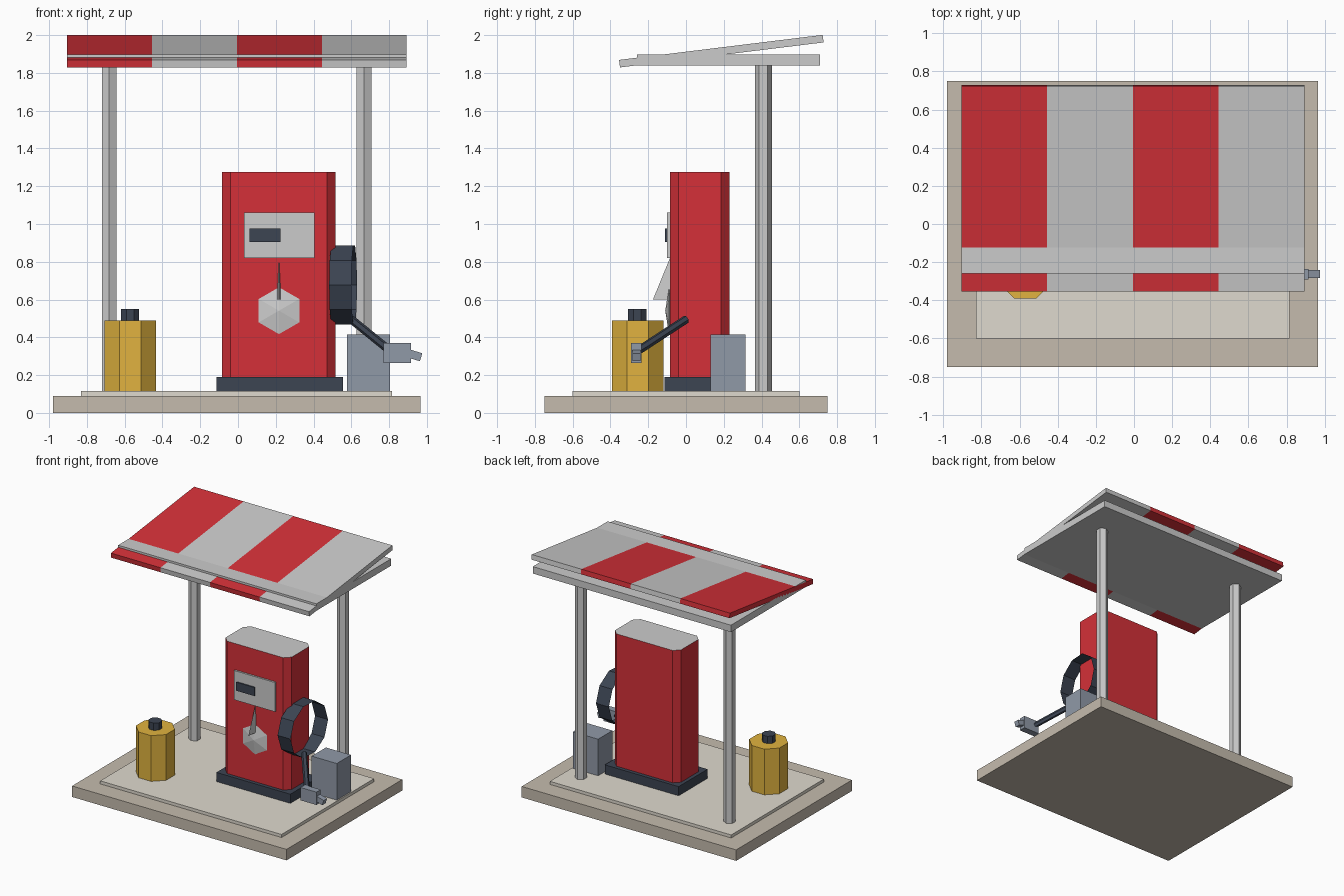
import bpy, bmesh
from math import sin, cos, pi, radians
from mathutils import Vector, Matrix

if "Cube" in bpy.data.objects:
    bpy.data.objects.remove(bpy.data.objects["Cube"])


def material(name, r, g, b):
    m = bpy.data.materials.new(name)
    m.diffuse_color = (r, g, b, 1)
    m.use_nodes = True
    m.node_tree.nodes["Principled BSDF"].inputs["Base Color"].default_value = m.diffuse_color
    return m


RED = material("red", 0.66, 0.03, 0.04)
YELLOW = material("yellow", 0.75, 0.45, 0.05)
DARK = material("dark", 0.045, 0.058, 0.085)
SLATE = material("slate", 0.28, 0.32, 0.39)
STONE = material("stone", 0.56, 0.50, 0.42)
CONCRETE = material("concrete", 0.74, 0.70, 0.62)
PALE = material("pale", 0.8, 0.8, 0.8)


def finish(name, bm, mat=None):
    bmesh.ops.recalc_face_normals(bm, faces=bm.faces)
    mesh = bpy.data.meshes.new(name)
    bm.to_mesh(mesh)
    bm.free()
    ob = bpy.data.objects.new(name, mesh)
    bpy.context.collection.objects.link(ob)
    if mat:
        mesh.materials.append(mat)
    return ob


def box(name, x, y, z, mat=None):
    """Box from (min, max) ranges."""
    bm = bmesh.new()
    bmesh.ops.create_cube(bm, size=1)
    for v in bm.verts:
        v.co = [(a + b) / 2 + c * (b - a) for (a, b), c in zip((x, y, z), v.co)]
    return finish(name, bm, mat)


def prism(name, pts, z0, z1, mat=None):
    """Upright prism over a flat outline."""
    bm = bmesh.new()
    face = bm.faces.new([bm.verts.new((x, y, z0)) for x, y in pts])
    top = bmesh.ops.extrude_face_region(bm, geom=[face])["geom"]
    for v in top:
        if isinstance(v, bmesh.types.BMVert):
            v.co.z = z1
    return finish(name, bm, mat)


def ngon(cx, cy, r, n, start=0.0):
    return [(cx + r * cos(start + 2 * pi * i / n), cy + r * sin(start + 2 * pi * i / n))
            for i in range(n)]


# Ground slabs
box("base_slab", (-0.98, 0.965), (-0.75, 0.75), (0, 0.09), STONE)
box("island_slab", (-0.83, 0.815), (-0.6, 0.6), (0.09, 0.115), CONCRETE)

# Canopy posts
for side, x in (("left", -0.682), ("right", 0.667)):
    prism(side + "_post", ngon(x, 0.41, 0.045, 6, pi / 2), 0.115, 1.845)

# Canopy: flat slab and tilted striped awning
box("canopy_slab", (-0.905, 0.893), (-0.26, 0.71), (1.84, 1.897))
for i in range(4):
    x = -0.905 + i * 0.4495
    stripe = box(f"awning_stripe_{i + 1}", (x, x + 0.4495), (-0.543, 0.543), (-0.02, 0.02),
                 PALE if i % 2 else RED)
    stripe.data.transform(Matrix.Translation((0, 0.187, 1.915)) @ Matrix.Rotation(radians(7), 4, 'X'))

# Pump cabinet with cut corners and a pale top
x0, x1, y0, y1, c = -0.085, 0.515, -0.085, 0.23, 0.045
cabinet = prism("pump_cabinet",
                [(x0 + c, y0), (x1 - c, y0), (x1, y0 + c), (x1, y1 - c),
                 (x1 - c, y1), (x0 + c, y1), (x0, y1 - c), (x0, y0 + c)], 0.19, 1.275, RED)
cabinet.data.materials.append(PALE)
for p in cabinet.data.polygons:
    if p.normal.z > 0.9:
        p.material_index = 1
box("pump_foot", (-0.115, 0.555), (-0.115, 0.26), (0.115, 0.19), DARK)

# Display
box("display_panel", (0.032, 0.405), (-0.10, -0.08), (0.82, 1.06))
box("display_screen", (0.06, 0.225), (-0.11, -0.095), (0.905, 0.975), DARK)

# Faceted badge and pointed fin on the front
bm = bmesh.new()
rim = [bm.verts.new((x, -0.09, z)) for x, z in ngon(0.217, 0.541, 0.124, 6, pi / 2)]
for y in (-0.11, -0.07):
    tip = bm.verts.new((0.217, y, 0.541))
    for a, b in zip(rim, rim[1:] + rim[:1]):
        bm.faces.new((a, b, tip))
finish("front_badge", bm)

bm = bmesh.new()
bmesh.ops.create_cone(bm, cap_ends=True, segments=4, radius1=1, radius2=0, depth=1)
for v in bm.verts:
    v.co = (0.217 + v.co.x * 0.011, -0.085 + v.co.y * 0.09, 0.71 + v.co.z * 0.22)
finish("front_fin", bm)

# Coiled hose: a thin open band beside the cabinet
bm = bmesh.new()
pairs = []
for y, z in ngon(0.045, 0.677, 0.221, 10):
    shift = 0.07 * (y - 0.045)
    pairs.append([bm.verts.new((x + shift, y, z)) for x in (0.498, 0.615)])
for a, b in zip(pairs, pairs[1:] + pairs[:1]):
    bm.faces.new((a[0], a[1], b[1], b[0]))
finish("hose_coil", bm, DARK)

# Hose running down to the nozzle
a, b = Vector((0.60, 0.0, 0.495)), Vector((0.81, -0.26, 0.325))
hose = prism("hose", ngon(0, 0, 0.022, 6), 0, (b - a).length, DARK)
hose.data.transform(Matrix.Translation(a) @ (b - a).to_track_quat('Z', 'Y').to_matrix().to_4x4())

# Nozzle
box("nozzle_body", (0.77, 0.915), (-0.29, -0.235), (0.265, 0.37), SLATE)
spout = box("nozzle_spout", (-0.06, 0.06), (-0.022, 0.022), (-0.022, 0.022), SLATE)
spout.data.transform(Matrix.Translation((0.912, -0.262, 0.312)) @ Matrix.Rotation(radians(17), 4, 'Y'))

# Bin and fuel canister
box("side_bin", (0.577, 0.805), (0.13, 0.315), (0.115, 0.415), SLATE)
prism("canister", ngon(-0.571, -0.255, 0.148, 8, pi / 8), 0.115, 0.49, YELLOW)
prism("canister_cap", ngon(-0.571, -0.258, 0.052, 8, pi / 8), 0.49, 0.55, DARK)
